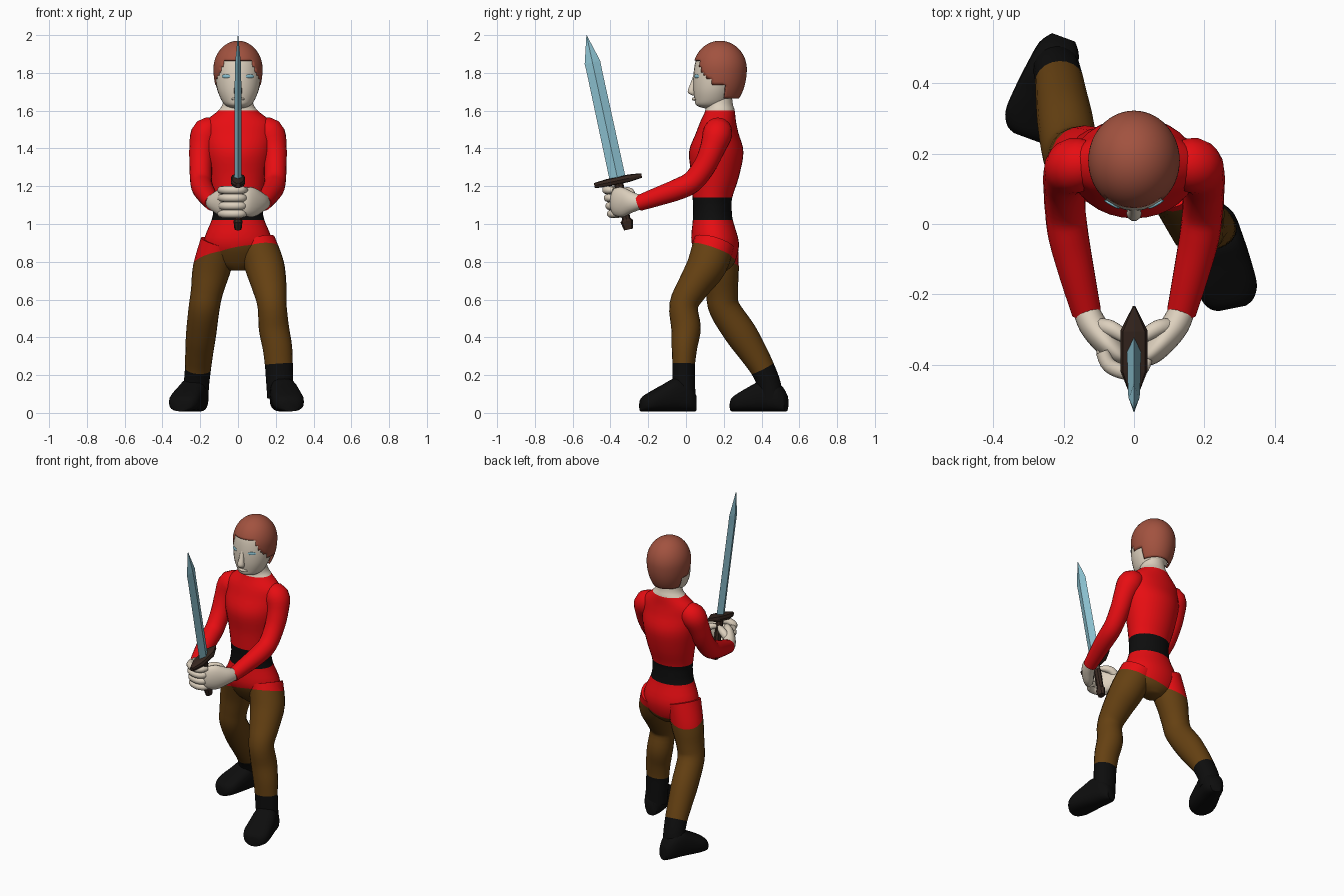
import bpy, bmesh, math
from mathutils import Vector, Matrix

if "Cube" in bpy.data.objects:
    bpy.data.objects.remove(bpy.data.objects["Cube"])

# ---- colours: one letter per material
COLS = {"r": ("red_shirt", (.80, .004, .006)), "t": ("brown_trousers", (.13, .052, .006)),
        "b": ("black_leather", (.004, .004, .004)), "s": ("skin", (.72, .63, .51)),
        "h": ("auburn_hair", (.36, .085, .05)), "m": ("pale_blue_steel", (.27, .55, .65)),
        "g": ("dark_brown_hilt", (.038, .02, .014))}
KEYS = list(COLS)
MATS = []
for key in KEYS:
    m = bpy.data.materials.new(COLS[key][0])
    m.diffuse_color = (*COLS[key][1], 1)
    m.use_nodes = True
    m.node_tree.nodes["Principled BSDF"].inputs["Base Color"].default_value = m.diffuse_color
    MATS.append(m)
# tilted plane that forms the shirt hem
HEM_CO, HEM_NO = Vector((0, .1, .858)), Vector((-.16, .35, 1)).normalized()


def finish(name, bm, smooth=True):
    bmesh.ops.recalc_face_normals(bm, faces=bm.faces)
    me = bpy.data.meshes.new(name)
    bm.to_mesh(me)
    bm.free()
    for m in MATS:
        me.materials.append(m)
    ob = bpy.data.objects.new(name, me)
    bpy.context.collection.objects.link(ob)
    if smooth:
        bpy.ops.object.select_all(action='DESELECT')
        ob.select_set(True)
        bpy.context.view_layer.objects.active = ob
        bpy.ops.object.shade_smooth_by_angle(angle=math.radians(50))
    return ob


def catmull(a, b, c, d, t):
    return [.5 * (2*q + (r-p)*t + (2*p-5*q+4*r-s)*t*t + (3*q-p-3*r+s)*t**3)
            for p, q, r, s in zip(a, b, c, d)]


def loft(name, rings, mats, ref=(1, 0, 0), tan=None, n=20, steps=4, flip=1,
         power=1.0, hem=False, smooth=True):
    """Smooth tube through rings (x, y, z, ra, rb); ra lies along ref."""
    last = len(rings) - 1
    pts, seg = [], []
    for i in range(last):
        four = [rings[max(0, min(last, i + k))] for k in (-1, 0, 1, 2)]
        for s in range(steps):
            pts.append(catmull(*four, s / steps))
            seg.append(mats[min(i, len(mats) - 1)])
    pts.append(rings[-1])
    bm = bmesh.new()
    loops = []
    for i, p in enumerate(pts):
        t = Vector(tan) if tan else (Vector(pts[min(i+1, len(pts)-1)][:3])
                                     - Vector(pts[max(i-1, 0)][:3]))
        t.normalize()
        a = Vector(ref)
        a = (a - t * a.dot(t)).normalized()
        b = t.cross(a)
        ring = []
        for j in range(n):
            w = 2 * math.pi * j / n
            c, s = math.cos(w), math.sin(w)
            c, s = (math.copysign(abs(v) ** power, v) for v in (c, s))
            co = Vector(p[:3]) + a * c * p[3] + b * s * p[4]
            co.x *= flip
            ring.append(bm.verts.new(co))
        loops.append(ring)
    for i in range(len(pts) - 1):
        for j in range(n):
            k = (j + 1) % n
            f = bm.faces.new((loops[i][j], loops[i][k], loops[i+1][k], loops[i+1][j]))
            f.material_index = KEYS.index(seg[i])
    for ring, c in ((loops[0], seg[0]), (loops[-1], seg[-1])):
        bm.faces.new(ring).material_index = KEYS.index(c)
    if hem:
        bmesh.ops.bisect_plane(bm, geom=bm.verts[:] + bm.edges[:] + bm.faces[:],
                               plane_co=HEM_CO, plane_no=HEM_NO)
        for f in bm.faces:
            if f.material_index in (0, 1):
                f.material_index = int((f.calc_center_median() - HEM_CO).dot(HEM_NO) < 0)
    return finish(name, bm, smooth)


# ---- torso with belt and neck
loft("torso", [(0, .17, .755, .05, .05), (0, .17, .80, .14, .09), (0, .155, .90, .182, .125),
               (0, .142, 1.02, .14, .106), (0, .14, 1.08, .13, .102), (0, .14, 1.14, .133, .105),
               (0, .155, 1.25, .155, .125), (0, .16, 1.38, .18, .144), (0, .165, 1.48, .185, .113),
               (0, .17, 1.54, .175, .095), (0, .18, 1.60, .105, .078),
               (0, .175, 1.64, .08, .072), (0, .17, 1.72, .07, .07)],
     "rrrbbrrrrrss", tan=(0, 0, 1), n=32, hem=True)

# ---- legs: one forward, one back
loft("front_leg", [(.10, .15, .90, .10, .11), (.14, .11, .78, .105, .105), (.165, .04, .67, .092, .086),
                   (.18, -.012, .57, .077, .076), (.19, .0, .45, .08, .078),
                   (.208, -.008, .35, .078, .068), (.216, -.012, .26, .074, .06),
                   (.22, -.012, .18, .072, .06), (.225, -.01, .08, .07, .06)],
     "ttttttbb", hem=True)
loft("rear_leg", [(-.10, .165, .90, .10, .11), (-.14, .185, .76, .10, .095), (-.165, .19, .64, .085, .085),
                  (-.18, .205, .55, .082, .082), (-.195, .29, .42, .08, .085),
                  (-.205, .355, .32, .074, .075), (-.212, .405, .235, .069, .065),
                  (-.22, .44, .15, .067, .062), (-.222, .45, .08, .065, .06)],
     "ttttttbb", hem=True)


# ---- boots: sections run from heel to toe (distance, half width, half height)
def boot(name, heel, toe):
    h, t = Vector(heel), Vector(toe)
    d = (t - h).normalized()
    rings = []
    for k, hw, hh in ((0, .035, .045), (.12, .06, .07), (.35, .072, .088),
                      (.58, .08, .072), (.82, .083, .052), (.95, .065, .04), (1, .04, .03)):
        p = h.lerp(t, k)
        rings.append((p.x, p.y, hh + .008, hw, hh))
    loft(name, rings, "b", ref=(-d.y, d.x, 0), tan=d, power=.75)


boot("front_boot", (.22, .05, 0), (.278, -.24, 0))
boot("rear_boot", (-.20, .53, 0), (-.305, .245, 0))

# ---- arms, palms and thumbs, mirrored
for f, side in ((1, "left"), (-1, "right")):
    loft(side + "_arm", [(.09, .17, 1.50, .05, .05), (.165, .168, 1.485, .078, .078),
                         (.192, .14, 1.40, .066, .066), (.197, .10, 1.31, .06, .06),
                         (.195, .035, 1.225, .058, .058), (.185, -.04, 1.185, .057, .057),
                         (.16, -.15, 1.145, .05, .05), (.135, -.25, 1.11, .042, .042)],
         "r", ref=(1, .3, 1), flip=f)
    loft(side + "_palm", [(.14, -.235, 1.115, .036, .036), (.118, -.285, 1.115, .055, .04),
                          (.08, -.335, 1.115, .078, .038), (.045, -.37, 1.118, .075, .032),
                          (.02, -.385, 1.12, .06, .02)], "s", ref=(0, 0, 1), flip=f)
    loft(side + "_thumb", [(.11, -.29, 1.13, .024, .024), (.07, -.295, 1.165, .024, .024),
                           (.035, -.315, 1.175, .02, .02), (.01, -.335, 1.175, .012, .012)],
         "s", ref=(0, 0, 1), n=10, flip=f)

# ---- fingers wrapped round the grip
for k in range(4):
    z = 1.18 - .042 * k
    o = -.2 * (z - 1.12)
    loft(f"finger_{k+1}", [(-.09, -.35 + o, z, .02, .02), (-.07, -.39 + o, z, .022, .022),
                           (-.02, -.41 + o, z, .022, .022), (.02, -.40 + o, z, .021, .021),
                           (.04, -.37 + o, z, .014, .014)], "s", ref=(0, 0, 1), n=10)

# ---- head
loft("head", [(0, .15, 1.612, .035, .05), (0, .135, 1.628, .066, .08), (0, .14, 1.66, .09, .095),
              (0, .15, 1.72, .112, .112), (0, .165, 1.80, .121, .125), (0, .18, 1.88, .112, .122),
              (0, .185, 1.94, .07, .075)], "s", tan=(0, 0, 1), n=28)
loft("nose", [(0, .055, 1.80, .012, .012), (0, .04, 1.75, .015, .015),
              (0, .03, 1.70, .022, .022), (0, .045, 1.68, .012, .012)],
     "s", tan=(0, 0, 1), n=10)
loft("lips", [(-.035, .055, 1.662, .004, .004), (0, .04, 1.662, .009, .009),
              (.035, .055, 1.662, .004, .004)], "s", ref=(0, 0, 1), n=8)

# ---- eyes
for f, side in ((1, "left"), (-1, "right")):
    bm = bmesh.new()
    bmesh.ops.create_uvsphere(bm, u_segments=12, v_segments=8, radius=1, matrix=Matrix.Translation(
        (.063 * f, .056, 1.782)) @ Matrix.Rotation(.5 * f, 4, 'Z') @ Matrix.Diagonal((.026, .0048, .010, 1)))
    for face in bm.faces:
        face.material_index = KEYS.index("m")
    finish(side + "_eye", bm)

# ---- hair: egg-shaped cap trimmed along the hairline
bm = bmesh.new()
bmesh.ops.create_uvsphere(bm, u_segments=56, v_segments=40, radius=1)
for v in bm.verts:
    v.co = Vector((v.co.x * .13, .18 + v.co.y * .142, 1.82 + v.co.z * (.15 if v.co.z > 0 else .22)))


def hairline(x, y):
    if y < .13:
        return 1.868 - 2.2 * max(0, abs(x) - .07)
    return 1.74 if y < .205 else 1.665


cut = [f for f in bm.faces if f.calc_center_median().z < hairline(*f.calc_center_median()[:2])]
bmesh.ops.delete(bm, geom=cut, context='FACES')
for f in bm.faces:
    f.material_index = KEYS.index("h")
hair = finish("hair", bm)
sol = hair.modifiers.new("thickness", 'SOLIDIFY')
sol.thickness = .012

# ---- sword, built upright around the guard and then tilted forward
TILT = Matrix.Translation((0, -.36, 1.23)) @ Matrix.Rotation(.213, 4, 'X')
sword = [
    loft("blade", [(0, 0, 0, .02, .043), (0, 0, .58, .017, .041), (0, 0, .64, .015, .042),
                   (0, 0, .787, .001, .001)], "m", tan=(0, 0, 1), n=4, steps=1, smooth=False),
    loft("guard", [(0, -.128, 0, .012, .014), (0, -.06, 0, .038, .02), (0, .06, 0, .038, .02),
                   (0, .128, 0, .004, .012)], "g", tan=(0, 1, 0), n=8, steps=1,
         power=.6, smooth=False),
    loft("grip", [(0, 0, 0, .022, .025), (0, 0, -.215, .02, .022)], "g",
         tan=(0, 0, 1), n=8, steps=1, smooth=False),
    loft("pommel", [(0, 0, -.205, .018, .02), (0, 0, -.22, .024, .034), (0, 0, -.265, .019, .024)],
         "g", tan=(0, 0, 1), n=8, steps=1, smooth=False)]
for ob in sword:
    ob.data.transform(TILT)
